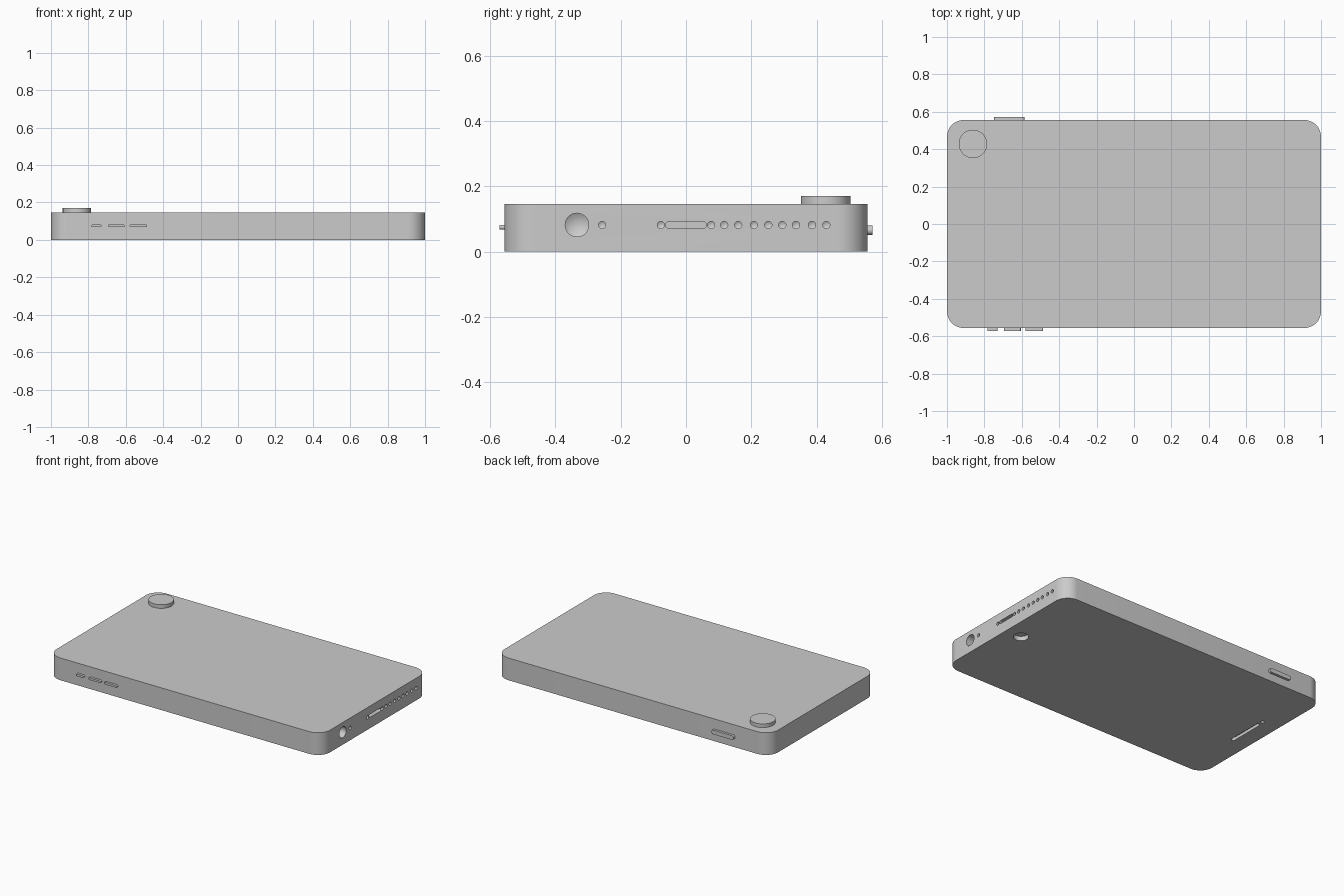
import bpy, bmesh, math
from mathutils import Matrix, Vector

if "Cube" in bpy.data.objects:
    bpy.data.objects.remove(bpy.data.objects["Cube"], do_unlink=True)

grey = bpy.data.materials.new("plain grey")
grey.use_nodes = True
COLOUR = (0.6, 0.6, 0.6, 1)
grey.diffuse_color = COLOUR
grey.node_tree.nodes["Principled BSDF"].inputs["Base Color"].default_value = COLOUR

X, Y, Z = Vector((1, 0, 0)), Vector((0, 1, 0)), Vector((0, 0, 1))
HALF_Y, HEIGHT, MID = 0.556, 0.147, 0.082


def frame(origin, across, up):
    """Matrix whose local z points out of the face it sits on."""
    m = Matrix((across, up, across.cross(up))).transposed().to_4x4()
    m.translation = origin
    return m


def outline(w, h, r, steps=12):
    """Rounded rectangle; a full radius gives a circle or a capsule."""
    corners = [(1, 1), (-1, 1), (-1, -1), (1, -1)]
    pts = []
    for i, (sx, sy) in enumerate(corners):
        for k in range(steps + 1):
            a = math.pi / 2 * (i + k / steps)
            pts.append((sx * (w / 2 - r) + r * math.cos(a), sy * (h / 2 - r) + r * math.sin(a)))
    return pts


def prism(bm, matrix, w, h, r, bottom, top, tip=0):
    """Extruded rounded rectangle, optionally ending in a drilled point."""
    pts = outline(w, h, r)
    low = [bm.verts.new(matrix @ Vector((x, y, bottom))) for x, y in pts]
    high = [bm.verts.new(matrix @ Vector((x, y, top))) for x, y in pts]
    n = len(pts)
    bm.faces.new(high)
    for i in range(n):
        j = (i + 1) % n
        bm.faces.new((low[i], low[j], high[j], high[i]))
    if tip:
        point = bm.verts.new(matrix @ Vector((0, 0, bottom - tip)))
        for i in range(n):
            bm.faces.new((low[(i + 1) % n], low[i], point))
    else:
        bm.faces.new(low[::-1])


def finish(bm, name):
    bmesh.ops.remove_doubles(bm, verts=bm.verts, dist=0.00005)
    bmesh.ops.recalc_face_normals(bm, faces=bm.faces)
    mesh = bpy.data.meshes.new(name)
    bm.to_mesh(mesh)
    bm.free()
    mesh.materials.append(grey)
    obj = bpy.data.objects.new(name, mesh)
    bpy.context.collection.objects.link(obj)
    return obj


def smooth(obj):
    bpy.ops.object.select_all(action="DESELECT")
    obj.select_set(True)
    bpy.context.view_layer.objects.active = obj
    bpy.ops.object.shade_smooth_by_angle(angle=math.radians(30))


def part(name, *args):
    bm = bmesh.new()
    prism(bm, *args)
    obj = finish(bm, name)
    smooth(obj)
    return obj


# Body slab
bm = bmesh.new()
prism(bm, frame(Vector((0, 0, 0)), X, Y), 2, 2 * HALF_Y, 0.09, 0, HEIGHT)
body = finish(bm, "body")

# Openings in the end face: headphone socket, screw and speaker holes, charging slot
cut = bmesh.new()


def end_face(y):
    return frame(Vector((1, y, MID)), Y, Z)


def drill(y, r, depth):
    prism(cut, end_face(y), 2 * r, 2 * r, r, -depth, 0.02, 0.6 * r)


drill(-0.334, 0.036, 0.08)
for y in (-0.257, -0.077, 0.077, 0.117, 0.16, 0.208, 0.252, 0.295, 0.337, 0.386, 0.43):
    drill(y, 0.011, 0.03)
prism(cut, end_face(0), 0.126, 0.02, 0.0099, -0.05, 0.02)


# Recesses in the screen side: home button, earpiece and sensor
def screen_side(x, y):
    return frame(Vector((x, y, 0)), Y, X)


prism(cut, screen_side(0.883, 0), 0.092, 0.092, 0.046, -0.03, 0.02)
prism(cut, screen_side(-0.88, -0.01), 0.25, 0.024, 0.0119, -0.02, 0.02)
prism(cut, screen_side(-0.88, 0.148), 0.022, 0.022, 0.011, -0.02, 0.02)

cutter = finish(cut, "opening_cutter")
cutter.hide_render = True
mod = body.modifiers.new("openings", "BOOLEAN")
mod.operation = "DIFFERENCE"
mod.solver = "EXACT"
mod.object = cutter
bpy.context.view_layer.objects.active = body
bpy.ops.object.modifier_apply(modifier=mod.name)
bpy.data.objects.remove(cutter, do_unlink=True)
smooth(body)

# Round camera on the upper face
part("camera", frame(Vector((-0.861, 0.428, HEIGHT)), X, Y), 0.152, 0.152, 0.076, -0.005, 0.024)

# Front edge: mute switch and two volume buttons
for name, x, w in (("mute_switch", -0.757, 0.055),
                   ("volume_up", -0.65, 0.09),
                   ("volume_down", -0.533, 0.094)):
    part(name, frame(Vector((x, -HALF_Y, 0.075)), X, Z), w, 0.014, 0.0069, -0.005, 0.016)

# Back edge: power button
part("power_button", frame(Vector((-0.667, HALF_Y, 0.066)), -X, Z), 0.164, 0.028, 0.0139, -0.005, 0.016)
